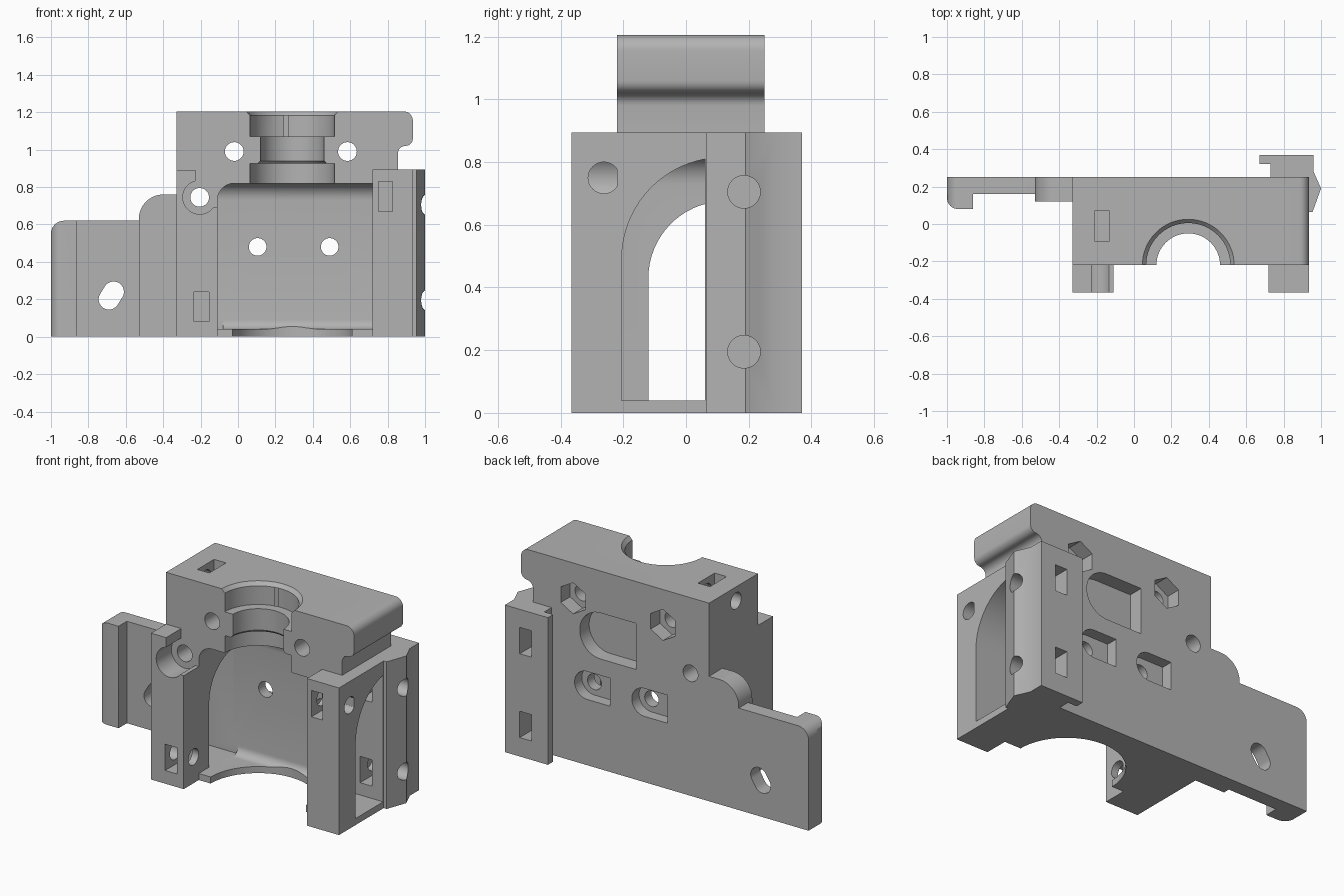
import bpy, bmesh
from math import cos, sin, pi, radians

if "Cube" in bpy.data.objects:
    bpy.data.objects.remove(bpy.data.objects["Cube"], do_unlink=True)

grey = bpy.data.materials.new("plain_grey")
grey.use_nodes = True
grey.diffuse_color = (0.45, 0.45, 0.45, 1)
grey.node_tree.nodes["Principled BSDF"].inputs["Base Color"].default_value = (0.45, 0.45, 0.45, 1)


def arc(cx, cy, r, start, end, steps=16):
    angles = [radians(start + (end - start) * i / steps) for i in range(steps + 1)]
    return [(cx + r * cos(a), cy + r * sin(a)) for a in angles]


def circle(cx, cy, r, n=40):
    return arc(cx, cy, r, 0, 360, n)[:-1]


def to_object(name, bm):
    bmesh.ops.recalc_face_normals(bm, faces=bm.faces)
    mesh = bpy.data.meshes.new(name)
    bm.to_mesh(mesh)
    bm.free()
    mesh.materials.append(grey)
    obj = bpy.data.objects.new(name, mesh)
    bpy.context.collection.objects.link(obj)
    return obj


def prism(name, points, axis, low, high):
    """Extrude a profile along x (y,z points), y (x,z points) or z (x,y points)."""
    place = {"x": lambda u, v: (low, u, v),
             "y": lambda u, v: (u, low, v),
             "z": lambda u, v: (u, v, low)}[axis]
    bm = bmesh.new()
    face = bm.faces.new([bm.verts.new(place(u, v)) for u, v in points])
    extruded = bmesh.ops.extrude_face_region(bm, geom=[face])["geom"]
    shift = [(high - low) * (axis == k) for k in "xyz"]
    bmesh.ops.translate(bm, vec=shift, verts=[g for g in extruded if isinstance(g, bmesh.types.BMVert)])
    return to_object(name, bm)


def rect(u0, u1, v0, v1):
    return [(u0, v0), (u1, v0), (u1, v1), (u0, v1)]


def cutter(points, axis, low, high):
    return prism("cutter", points, axis, low, high)


def cone_cutter(cx, cy, r0, r1, z0, z1):
    bm = bmesh.new()
    bmesh.ops.create_cone(bm, cap_ends=True, segments=64, radius1=r0, radius2=r1, depth=z1 - z0)
    bmesh.ops.translate(bm, vec=(cx, cy, (z0 + z1) / 2), verts=bm.verts)
    return to_object("cutter", bm)


def cut(obj, cutters):
    bpy.context.view_layer.objects.active = obj
    for c in cutters:
        mod = obj.modifiers.new("cut", "BOOLEAN")
        mod.operation, mod.solver, mod.object = "DIFFERENCE", "EXACT", c
        bpy.ops.object.modifier_apply(modifier=mod.name)


# Parts
body_profile = ([(-0.33, 0), (0.935, 0), (0.935, 0.895), (0.855, 0.895), (0.855, 0.98)]
                + arc(0.895, 0.98, 0.04, 180, 90, 6)
                + arc(0.895, 1.06, 0.04, -90, 0, 6)
                + arc(0.885, 1.155, 0.05, 0, 90, 8) + [(-0.33, 1.205)])
body = prism("main_body", body_profile, "y", -0.22, 0.25)

left_leg = prism("right_front_leg", [(-0.33, 0), (-0.11, 0), (-0.11, 0.69)]
                 + arc(-0.205, 0.745, 0.09, -37, -255, 28)
                 + [(-0.228, 0.89), (-0.33, 0.89)], "y", -0.365, -0.219)
right_leg = prism("left_front_leg", rect(0.72, 0.935, 0, 0.895), "y", -0.365, -0.21)

rail = prism("side_rail", [(0.67, 0.37), (0.67, 0.32), (0.73, 0.32), (0.73, 0.065), (0.955, 0.065),
                           (1.0, 0.19), (0.96, 0.28), (0.96, 0.37)], "z", 0, 0.895)
step = prism("step_block", [(-0.53, 0), (-0.32, 0), (-0.32, 0.76)]
             + arc(-0.4, 0.63, 0.13, 90, 180), "y", 0.12, 0.25)
tab = prism("mounting_tab", [(-1, 0), (-0.52, 0), (-0.52, 0.62)]
            + arc(-0.93, 0.55, 0.07, 90, 180), "y", 0.16, 0.25)
lip = prism("tab_lip", arc(-0.94, 0.14, 0.06, 180, 270, 10)
            + [(-0.86, 0.08), (-0.86, 0.249), (-1, 0.249)], "z", 0, 0.62)
lip_corner = cutter([(-1.1, 0.55)] + arc(-0.93, 0.55, 0.07, 180, 90, 12)
                    + [(-0.93, 0.8), (-1.1, 0.8)], "y", 0, 0.3)

# Front pocket with rounded inner edges
pocket = cutter(rect(-0.11, 0.72, -0.4, 0.115), "z", 0.04, 0.82)
bm = bmesh.new()
bm.from_mesh(pocket.data)


def rounded(edge):
    mid = (edge.verts[0].co + edge.verts[1].co) / 2
    return (mid.y > 0.1 and mid.z > 0.8) or (mid.x < -0.1 and mid.z > 0.8)


bmesh.ops.bevel(bm, geom=[e for e in bm.edges if rounded(e)], offset=0.09,
                segments=8, profile=0.5, affect="EDGES")
low_edges = [e for e in bm.edges if all(v.co.y > 0.11 and v.co.z < 0.05 for v in e.verts)]
bmesh.ops.bevel(bm, geom=low_edges, offset=0.05, segments=6, profile=0.5, affect="EDGES")
bmesh.ops.recalc_face_normals(bm, faces=bm.faces)
bm.to_mesh(pocket.data)
bm.free()

# Arched side openings
right_arch = cutter([(0.06, 0.04), (-0.205, 0.04)] + arc(0.12, 0.49, 0.325, 180, 100.6), "x", 0.7, 1.1)
left_arch = cutter([(0.115, 0.04), (-0.12, 0.04)] + arc(0.125, 0.43, 0.245, 180, 92.4), "x", -0.5, -0.08)

# Stepped vertical bore and floor notch
CX, CY = 0.29, -0.22
bore = [cutter(circle(CX, CY, r, 64), "z", z0, z1)
        for r, z0, z1 in [(0.225, 0.8, 0.925), (0.17, 0.9, 1.1), (0.225, 1.07, 1.25), (0.32, -0.1, 0.07)]]
bore.append(cone_cutter(CX, CY, 0.222, 0.25, 1.18, 1.21))
bore.append(cone_cutter(CX, CY, 0.19, 0.165, 0.92, 0.945))

# Screw holes, nut pockets and adjustment slots
body_holes = [cutter(circle(x, z, 0.05), "y", -0.5, 0.5)
              for x, z in [(-0.02, 0.99), (0.585, 0.99), (-0.205, 0.745)]]
body_holes += [cutter(circle(x, 0.48, 0.047), "y", 0, 0.4) for x in (0.105, 0.49)]
body_holes += [cutter(arc(x, 0.99, 0.095, 30, 330, 5), "y", 0.16, 0.4) for x in (-0.02, 0.585)]
body_holes += [cutter(arc(x, 0.485, 0.085, -90, 90) + [(x - 0.155, 0.57), (x - 0.155, 0.4)],
                      "y", 0.18, 0.4) for x in (0.105, 0.49)]
body_holes.append(cutter(arc(0.4, 0.81, 0.14, -90, 90, 24) + [(0.16, 0.95), (0.16, 0.67)], "y", 0.16, 0.4))
body_holes.append(cutter(rect(-0.21, -0.13, -0.09, 0.07), "z", 1.04, 1.3))
body_holes.append(cutter(circle(-0.01, 1.12, 0.05), "x", -0.5, -0.11))

left_leg_cuts = [cutter(rect(-0.235, -0.155, 0.08, 0.24), "y", -0.5, -0.2),
                 cutter(circle(-0.27, 0.16, 0.049), "x", -0.5, 0)]
right_leg_cuts = [cutter(rect(0.75, 0.825, 0.67, 0.83), "y", -0.5, -0.211),
                  cutter(circle(-0.262, 0.75, 0.05), "x", 0.6, 1.1)]
rail_cuts = [cutter(circle(0.185, z, 0.052), "x", 0.74, 1.1) for z in (0.195, 0.705)]
rail_cuts += [cutter(rect(0.78, 0.86, z - 0.08, z + 0.08), "y", 0, 0.5) for z in (0.195, 0.705)]
slot = cutter(arc(-0.665, 0.24, 0.055, -30, 150) + arc(-0.69, 0.2, 0.055, 150, 330), "y", 0, 0.5)

cut(body, [pocket, right_arch, left_arch] + bore + body_holes + left_leg_cuts[:1] + rail_cuts)
cut(left_leg, left_leg_cuts)
cut(right_leg, right_leg_cuts)
cut(rail, rail_cuts)
cut(tab, [slot])
cut(lip, [lip_corner])

for obj in [o for o in bpy.data.objects if o.name.startswith("cutter")]:
    bpy.data.objects.remove(obj, do_unlink=True)

# Smooth curved walls, keep sharp edges
bpy.ops.object.select_all(action="DESELECT")
for obj in (body, left_leg, right_leg, rail, step, tab, lip):
    obj.select_set(True)
bpy.context.view_layer.objects.active = body
bpy.ops.object.shade_smooth_by_angle(angle=radians(30))
